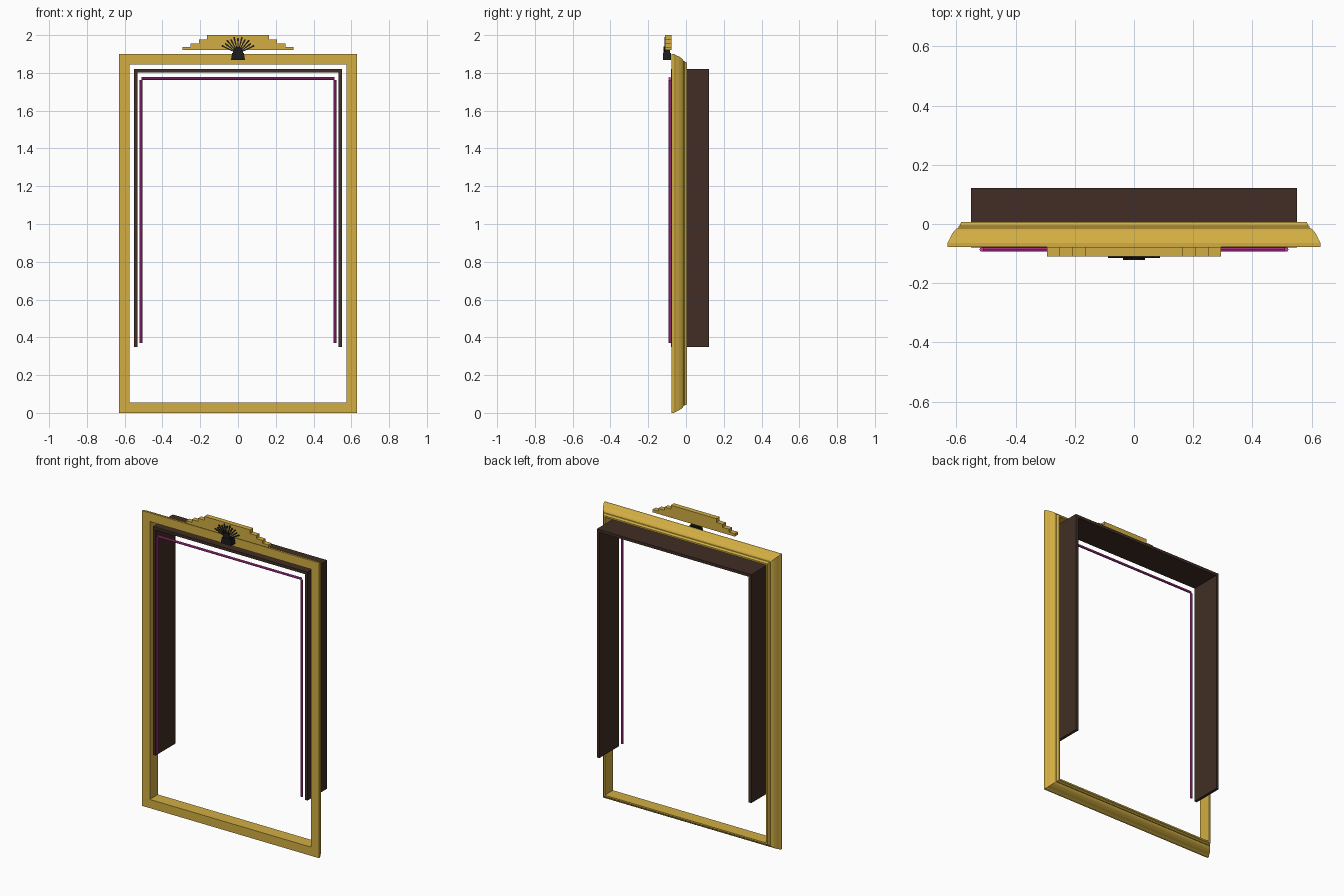
import bpy, bmesh, math
from mathutils import Matrix

if "Cube" in bpy.data.objects:
    bpy.data.objects.remove(bpy.data.objects["Cube"])


def material(name, rgb):
    m = bpy.data.materials.new(name)
    m.diffuse_color = (*rgb, 1)
    m.use_nodes = True
    m.node_tree.nodes["Principled BSDF"].inputs["Base Color"].default_value = m.diffuse_color
    return m


GOLD = material("gold", (0.64, 0.42, 0.055))
BROWN = material("dark brown", (0.052, 0.027, 0.018))
BLACK = material("black", (0.012, 0.012, 0.012))
PINK = material("magenta", (0.57, 0.045, 0.34))


def finish(name, bm, mat):
    bmesh.ops.recalc_face_normals(bm, faces=bm.faces)
    me = bpy.data.meshes.new(name)
    bm.to_mesh(me)
    bm.free()
    me.materials.append(mat)
    ob = bpy.data.objects.new(name, me)
    bpy.context.collection.objects.link(ob)
    return ob


def prism(name, outline, y0, y1, mat):
    """Extrude an (x, z) outline from y0 to y1."""
    bm = bmesh.new()
    face = bm.faces.new([bm.verts.new((x, y0, z)) for x, z in outline])
    ext = bmesh.ops.extrude_face_region(bm, geom=[face])["geom"]
    verts = [g for g in ext if isinstance(g, bmesh.types.BMVert)]
    bmesh.ops.translate(bm, verts=verts, vec=(0, y1 - y0, 0))
    return finish(name, bm, mat)


def rod(name, centre, radius, length, axis, mat):
    bm = bmesh.new()
    rot = Matrix.Rotation(math.pi / 2, 4, 'Y') if axis == 'X' else Matrix()
    bmesh.ops.create_cone(bm, cap_ends=True, segments=8, radius1=radius,
                          radius2=radius, depth=length,
                          matrix=Matrix.Translation(centre) @ rot)
    return finish(name, bm, mat)


# Moulded picture frame: closed profile (inset from outer edge, y), mitred
profile = [(0, -0.077), (0, -0.064), (0.006, -0.054), (0.013, -0.038),
           (0.022, -0.024), (0.030, -0.016), (0.038, -0.013), (0.038, -0.007),
           (0.042, -0.004), (0.046, 0.006), (0.056, 0.006), (0.056, -0.077)]
W, H = 0.63, 1.9
bm = bmesh.new()
rings = []
for sx, sz in ((-1, 0), (1, 0), (1, 1), (-1, 1)):
    rings.append([bm.verts.new((sx * (W - d), y, H - d if sz else d))
                  for d, y in profile])
n = len(profile)
for i in range(4):
    a, b = rings[i], rings[(i + 1) % 4]
    for j in range(n):
        k = (j + 1) % n
        bm.faces.new((a[j], a[k], b[k], b[j]))
finish("frame_moulding", bm, GOLD)

# Deep three-sided inner box, open at the bottom
prism("inner_box", [(-0.55, 0.35), (-0.55, 1.82), (0.55, 1.82), (0.55, 0.35),
                    (0.532, 0.35), (0.532, 1.802), (-0.532, 1.802),
                    (-0.532, 0.35)], -0.079, 0.122, BROWN)

# Glowing tube trim
for side, label in ((-1, "left"), (1, "right")):
    rod(f"{label}_light_tube", (side * 0.514, -0.086, 1.066), 0.0075, 1.393,
        'Z', PINK)
rod("top_light_tube", (0, -0.086, 1.77), 0.0075, 1.02, 'X', PINK)

# Stepped crest
steps = [(0.293, 1.92, 1.938), (0.252, 1.938, 1.956),
         (0.207, 1.956, 1.976), (0.163, 1.976, 2.0)]
half = [(x, z) for x, lo, hi in steps for z in (lo, hi)]
prism("stepped_crest", half + [(-x, z) for x, z in reversed(half)],
      -0.11, -0.078, GOLD)

# Fan ornament: tapered foot, hub and rays
prism("fan_foot", [(-0.037, 1.867), (0.037, 1.867), (0.031, 1.905),
                   (-0.031, 1.905)], -0.122, -0.08, BLACK)
prism("fan_hub", [(0.027 * math.cos(math.pi * i / 8),
                   1.905 + 0.034 * math.sin(math.pi * i / 8))
                  for i in range(9)], -0.118, -0.085, BLACK)
for i in range(11):
    t = math.radians(-62 + 12.4 * i)
    s, c = math.sin(t), math.cos(t)
    length = 0.092 if i % 2 else 0.1
    ray = [(-0.002, 0.02), (-0.0045, length - 0.004), (0, length),
           (0.0045, length - 0.004), (0.002, 0.02)]
    prism(f"fan_ray_{i + 1}", [(u * c + r * s, 1.903 + r * c * 0.9 - u * s)
                               for u, r in ray], -0.114, -0.108, BLACK)
